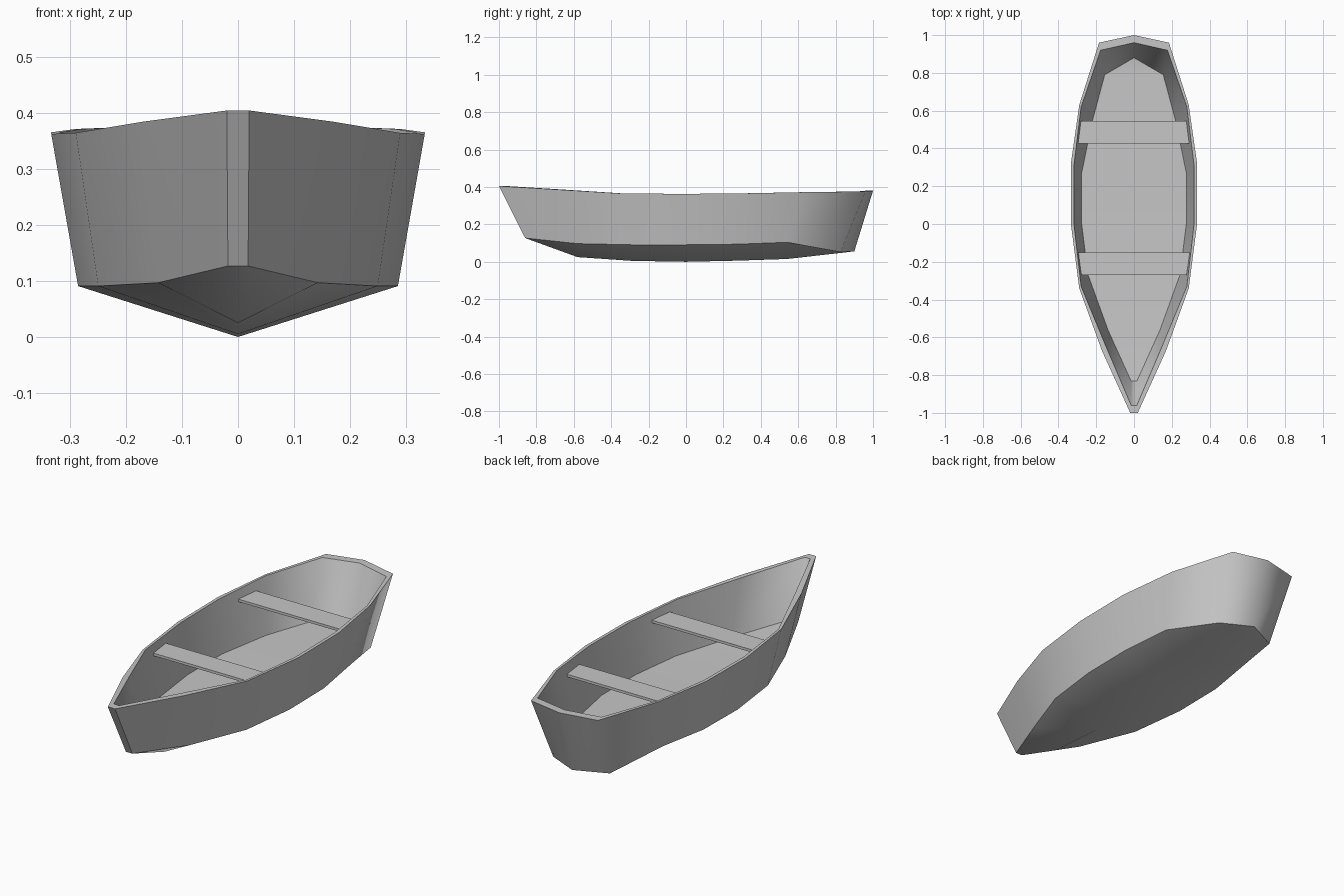
import bpy
import bmesh

if "Cube" in bpy.data.objects:
    bpy.data.objects.remove(bpy.data.objects["Cube"], do_unlink=True)


def make_material(name, value):
    mat = bpy.data.materials.new(name)
    mat.use_nodes = True
    colour = (value, value, value, 1)
    mat.diffuse_color = colour
    mat.node_tree.nodes["Principled BSDF"].inputs["Base Color"].default_value = colour
    return mat


painted_wood = make_material("painted_grey_wood", 0.57)


def finish(name, bm):
    bmesh.ops.recalc_face_normals(bm, faces=bm.faces)
    mesh = bpy.data.meshes.new(name)
    bm.to_mesh(mesh)
    bm.free()
    mesh.materials.append(painted_wood)
    obj = bpy.data.objects.new(name, mesh)
    bpy.context.collection.objects.link(obj)
    return obj


# Half outlines from bow to stern corner; the last point is the stern centre
chine = [(.018, -.86, .127), (.143, -.58, .097), (.25, -.29, .091),
         (.286, 0, .091), (.286, .27, .094), (.25, .54, .104),
         (.157, .825, .052), (0, .9, .056)]
rim = [(.02, -1, .405), (.17, -.67, .385), (.29, -.34, .365),
       (.334, 0, .363), (.334, .32, .366), (.29, .63, .372),
       (.185, .96, .376), (0, 1, .38)]
inner_rim = [(.015, -.96), (.152, -.64), (.28, -.33), (.318, 0),
             (.318, .31), (.28, .62), (.177, .92), (0, .96)]
floor = [(.016, -.83, .14), (.138, -.56, .125), (.243, -.27, .115),
         (.277, 0, .115), (.277, .27, .115), (.222, .54, .12),
         (.155, .79, .11), (0, .88, .12)]
keel_z = [.127, .025, .005, 0, .006, .015, .047]

inner_rim = [(x, y, r[2]) for (x, y), r in zip(inner_rim, rim)]


def add_ring(bm, half):
    """Mirror a half outline into a closed ring of vertices."""
    points = half + [(-x, y, z) for x, y, z in reversed(half[:-1])]
    return [bm.verts.new(p) for p in points]


def bridge(bm, lower, upper):
    n = len(lower)
    for i in range(n):
        j = (i + 1) % n
        bm.faces.new((lower[i], lower[j], upper[j], upper[i]))


# Hull shell: outside planks, gunwale and inside planks
bm = bmesh.new()
rings = [add_ring(bm, half) for half in (chine, rim, inner_rim, floor)]
for lower, upper in zip(rings, rings[1:]):
    bridge(bm, lower, upper)
base, deck = rings[0], rings[3]
count = len(base)
last = len(keel_z) - 1

# Floor laid in strips from side to side
for i in range(last):
    bm.faces.new((deck[i], deck[i + 1], deck[-2 - i], deck[-1 - i]))
bm.faces.new((deck[last], deck[last + 1], deck[last + 2]))

# Shallow V bottom along the keel
keel = [bm.verts.new((0, p[1], z)) for p, z in zip(chine[1:], keel_z[1:])]
stern = base[last + 1]
bm.faces.new((base[0], keel[0], base[-1]))
bm.faces.new((base[0], base[1], keel[0]))
bm.faces.new((base[-1], keel[0], base[-2]))
for i in range(1, last):
    bm.faces.new((base[i], base[i + 1], keel[i], keel[i - 1]))
    bm.faces.new((base[-1 - i], keel[i - 1], keel[i], base[-2 - i]))
bm.faces.new((base[last], stern, keel[-1]))
bm.faces.new((stern, base[last + 2], keel[-1]))

# Crisp edges along every outline and the bow post, soft shading elsewhere
for ring in rings:
    for i in range(count):
        bm.edges.get((ring[i], ring[(i + 1) % count])).smooth = False
for i in (0, -1):
    bm.edges.get((base[i], rings[1][i])).smooth = False
for face in bm.faces:
    face.smooth = True
finish("hull", bm)


# Plank seats, tapered to meet the hull sides
def make_seat(name, y_front, half_front, y_back, half_back, top=.325, thick=.013):
    bm = bmesh.new()
    outline = [(-half_front, y_front), (half_front, y_front),
               (half_back, y_back), (-half_back, y_back)]
    low = [bm.verts.new((x, y, top - thick)) for x, y in outline]
    high = [bm.verts.new((x, y, top)) for x, y in outline]
    bm.faces.new(low)
    bm.faces.new(high)
    bridge(bm, low, high)
    finish(name, bm)


make_seat("front_seat", -.27, .278, -.15, .296)
make_seat("rear_seat", .425, .298, .545, .282)
